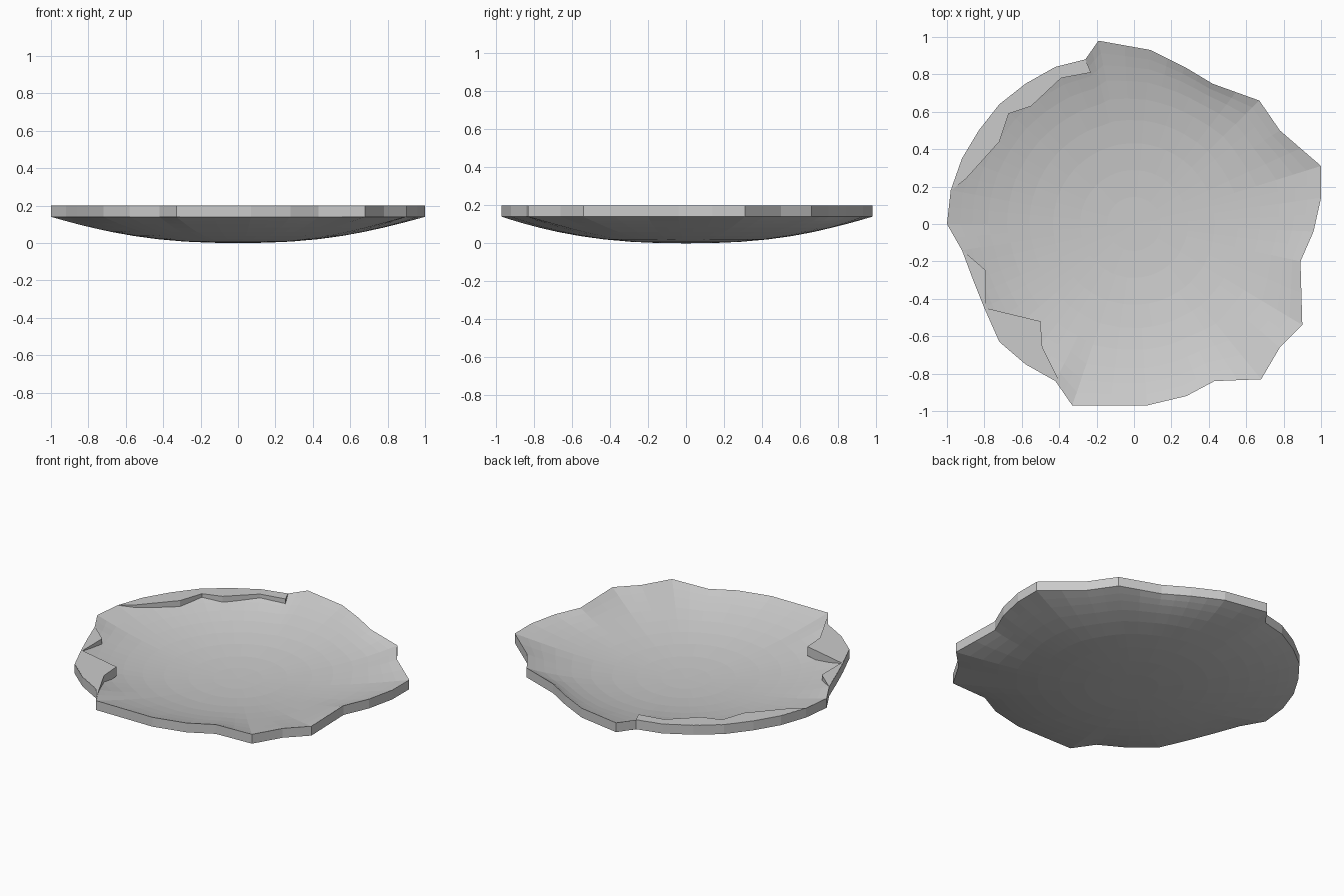
import bpy, bmesh
from math import atan2, cos, sin, hypot

if "Cube" in bpy.data.objects:
    bpy.data.objects.remove(bpy.data.objects["Cube"])

THICK = 0.06
TOP = 0.20

# Broken rim outline, seen from above
OUTLINE = [(-1, 0), (-.98, .18), (-.92, .35), (-.83, .5), (-.72, .64), (-.58, .75),
           (-.42, .84), (-.26, .88), (-.19, .98), (.09, .93), (.27, .84), (.42, .75),
           (.67, .66), (.78, .5), (1, .31), (1, .14), (.96, -.04), (.89, -.2),
           (.9, -.54), (.78, -.66), (.68, -.83), (.43, -.84), (.28, -.92), (.07, -.97),
           (-.33, -.97), (-.42, -.84), (-.58, -.75), (-.72, -.63), (-.8, -.45),
           (-.86, -.3), (-.92, -.14)]


def finish(bm, name):
    bmesh.ops.recalc_face_normals(bm, faces=bm.faces)
    me = bpy.data.meshes.new(name)
    bm.to_mesh(me)
    bm.free()
    ob = bpy.data.objects.new(name, me)
    bpy.context.collection.objects.link(ob)
    return ob


# Shallow curved slab: concentric rings blending from round to the jagged rim
def dish():
    rim = []
    for i, (x, y) in enumerate(OUTLINE):
        nx, ny = OUTLINE[(i + 1) % len(OUTLINE)]
        rim += [(x, y), ((x + nx) / 2, (y + ny) / 2)]
    n = len(rim)
    steps = [.15, .3, .45, .58, .7, .8, .88, .94, 1]
    bm = bmesh.new()
    outer = []
    for lift in (0, THICK):
        centre = bm.verts.new((0, 0, lift))
        prev = None
        for t in steps:
            ring = []
            for x, y in rim:
                a, full = atan2(y, x), hypot(x, y)
                r = t * (.96 + (full - .96) * t ** 4)
                z = (TOP - THICK) * t ** 2.4 + lift
                ring.append(bm.verts.new((r * cos(a), r * sin(a), z)))
            for i in range(n):
                j = (i + 1) % n
                if prev:
                    bm.faces.new((prev[i], prev[j], ring[j], ring[i]))
                else:
                    bm.faces.new((centre, ring[i], ring[j]))
            prev = ring
        outer.append(prev)
    # Upright outer edge
    for i in range(n):
        j = (i + 1) % n
        bm.faces.new((outer[0][i], outer[0][j], outer[1][j], outer[1][i]))
    return finish(bm, "dish")


# Flat-topped ledge left on the rim, with an upright inner wall
def ledge(name, outer, inner):
    bm = bmesh.new()
    pts = [(x * .998, y * .998) for x, y in outer] + inner
    face = bm.faces.new([bm.verts.new((x, y, TOP - THICK)) for x, y in pts])
    res = bmesh.ops.extrude_face_region(bm, geom=[face])
    moved = [v for v in res["geom"] if isinstance(v, bmesh.types.BMVert)]
    bmesh.ops.translate(bm, verts=moved, vec=(0, 0, THICK))
    if not any(len(f.verts) == len(pts) and f.calc_center_median().z < TOP - .03 for f in bm.faces):
        bm.faces.new([v for v in bm.verts if v not in moved])
    return finish(bm, name)


dish()
ledge("back_left_ledge", OUTLINE[1:8],
      [(-.23, .81), (-.39, .78), (-.55, .63), (-.67, .59), (-.72, .44), (-.9, .24)])
ledge("front_left_ledge", OUTLINE[24:31],
      [(-.79, -.25), (-.79, -.45), (-.5, -.52), (-.49, -.66), (-.39, -.86)])
